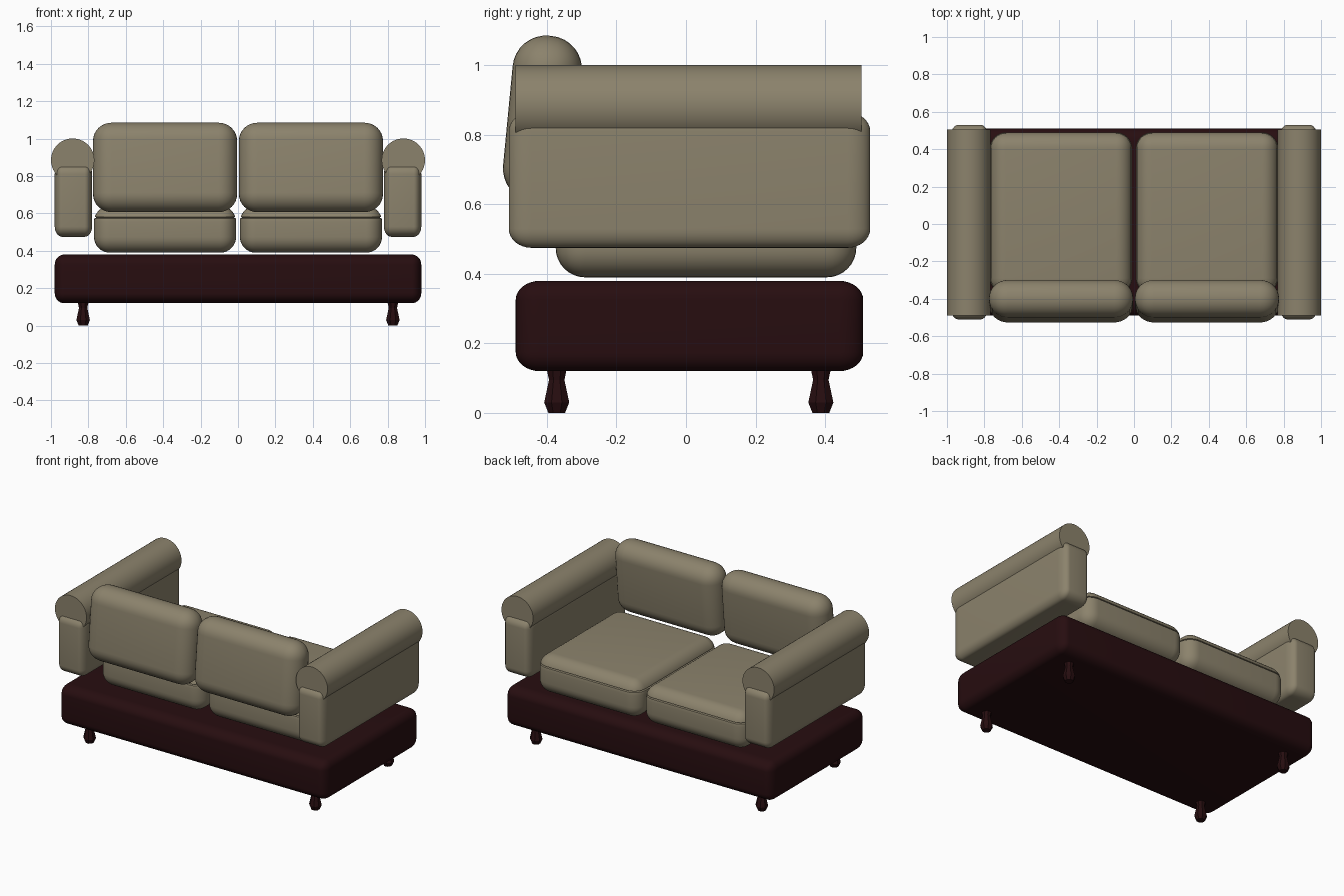
import bpy
import bmesh
from math import radians, pi, cos, sin
from mathutils import Vector, Matrix

if "Cube" in bpy.data.objects:
    bpy.data.objects.remove(bpy.data.objects["Cube"], do_unlink=True)


def material(name, rgb):
    mat = bpy.data.materials.new(name)
    mat.use_nodes = True
    mat.diffuse_color = (*rgb, 1)
    mat.node_tree.nodes["Principled BSDF"].inputs["Base Color"].default_value = (*rgb, 1)
    return mat


fabric = material("taupe fabric", (0.26, 0.225, 0.15))
wood = material("dark mahogany", (0.02, 0.004, 0.005))


def finish(name, bm, mat, angle=35):
    bmesh.ops.recalc_face_normals(bm, faces=bm.faces)
    mesh = bpy.data.meshes.new(name)
    bm.to_mesh(mesh)
    bm.free()
    mesh.materials.append(mat)
    obj = bpy.data.objects.new(name, mesh)
    bpy.context.collection.objects.link(obj)
    bpy.ops.object.select_all(action="DESELECT")
    obj.select_set(True)
    bpy.context.view_layer.objects.active = obj
    bpy.ops.object.shade_smooth_by_angle(angle=radians(angle))
    return obj


def soft_box(low, high, radii):
    """Box with rounded edges, given a rounding radius along each axis."""
    low, high, radii = Vector(low), Vector(high), Vector(radii)
    bm = bmesh.new()
    bmesh.ops.create_cube(bm, size=1)
    size = high - low
    bmesh.ops.scale(bm, verts=bm.verts, vec=[s / r for s, r in zip(size, radii)])
    bmesh.ops.bevel(bm, geom=bm.edges[:], offset=1, segments=8, profile=0.5, affect="EDGES")
    bmesh.ops.scale(bm, verts=bm.verts, vec=radii)
    bmesh.ops.translate(bm, verts=bm.verts, vec=(low + high) / 2)
    return bm


def lathe(profile, sides):
    """Closed solid of revolution about z from (radius, height) pairs."""
    bm = bmesh.new()
    rings = [[bm.verts.new((r * cos(2 * pi * (i + 0.5) / sides),
                            r * sin(2 * pi * (i + 0.5) / sides), z))
              for i in range(sides)] for r, z in profile]
    for a, b in zip(rings, rings[1:]):
        for i in range(sides):
            j = (i + 1) % sides
            bm.faces.new((a[i], a[j], b[j], b[i]))
    bm.faces.new(rings[0])
    bm.faces.new(rings[-1])
    return bm


# Wooden base
finish("base", soft_box((-0.98, -0.49, 0.12), (0.98, 0.51, 0.38), (0.05, 0.07, 0.055)), wood)

for side, label in ((1, "left"), (-1, "right")):
    # Seat cushion with a seam groove near its top
    bm = soft_box((-0.38, -0.375, 0.39), (0.38, 0.49, 0.64), (0.085, 0.085, 0.085))
    seam = 0.578
    for z in (seam - 0.004, seam, seam + 0.004):
        bmesh.ops.bisect_plane(bm, geom=bm.verts[:] + bm.edges[:] + bm.faces[:],
                               plane_co=(0, 0, z), plane_no=(0, 0, 1))
    groove = [v for v in bm.verts if abs(v.co.z - seam) < 0.001]
    bmesh.ops.scale(bm, verts=groove, vec=(0.975, 0.975, 1),
                    space=Matrix.Translation((0, -0.0575, 0)))
    bmesh.ops.translate(bm, verts=bm.verts, vec=(side * 0.39, 0, 0))
    finish(f"seat_cushion_{label}", bm, fabric)

    # Tilted back cushion
    bm = soft_box((-0.385, -0.1, -0.24), (0.385, 0.1, 0.24), (0.1, 0.096, 0.096))
    bmesh.ops.rotate(bm, verts=bm.verts, matrix=Matrix.Rotation(radians(-5.5), 3, "X"))
    bmesh.ops.translate(bm, verts=bm.verts, vec=(side * 0.39, -0.413, 0.846))
    finish(f"back_cushion_{label}", bm, fabric)

    # Arm panel and the roll along its top
    xs = sorted((side * 0.78, side * 0.98))
    finish(f"arm_panel_{label}",
           soft_box((xs[0], -0.51, 0.475), (xs[1], 0.53, 0.865), (0.04, 0.065, 0.055)), fabric)
    bm = lathe([(0.116, -0.505), (0.116, 0.49)], 48)
    bmesh.ops.rotate(bm, verts=bm.verts, matrix=Matrix.Rotation(radians(90), 3, "X"))
    bmesh.ops.translate(bm, verts=bm.verts, vec=(side * 0.884, 0, 0.885))
    finish(f"arm_roll_{label}", bm, fabric)

    # Turned feet
    for y, place in ((-0.372, "front"), (0.388, "rear")):
        bm = lathe([(0.026, 0), (0.039, 0.03), (0.024, 0.095), (0.032, 0.13)], 8)
        bmesh.ops.translate(bm, verts=bm.verts, vec=(side * 0.828, y, 0))
        finish(f"foot_{place}_{label}", bm, wood, 20)
